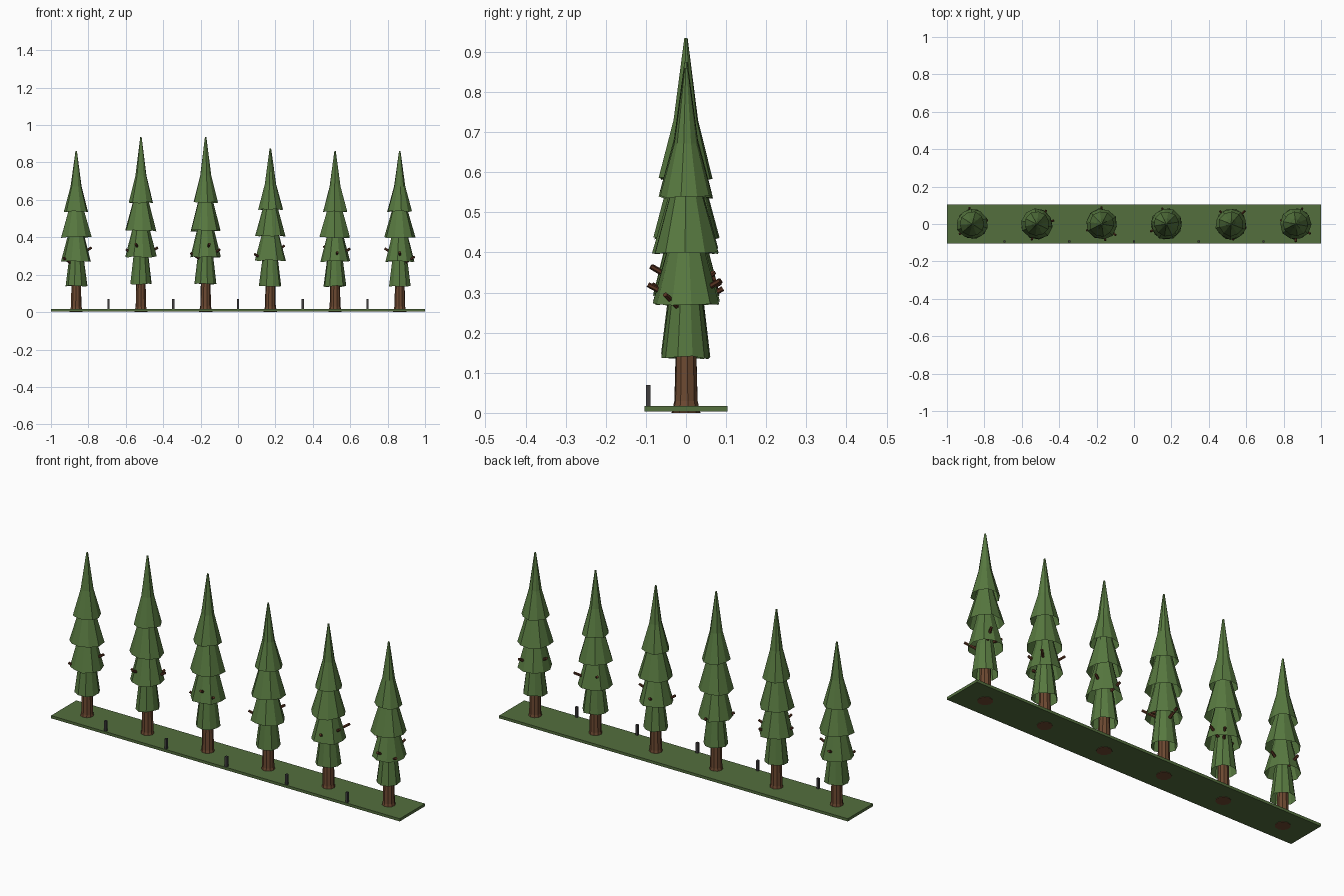
import bpy, bmesh, math, random
from mathutils import Vector

if "Cube" in bpy.data.objects:
    bpy.data.objects.remove(bpy.data.objects["Cube"])

random.seed(4)


def material(name, rgb):
    m = bpy.data.materials.new(name)
    m.diffuse_color = (*[(c / 255) ** 2.2 for c in rgb], 1)
    m.use_nodes = True
    m.node_tree.nodes["Principled BSDF"].inputs["Base Color"].default_value = m.diffuse_color
    return m


GRASS = material("grass green", (84, 110, 64))
LEAF = material("needle green", (88, 120, 66))
BARK = material("bark brown", (108, 74, 52))
TWIG = material("dark branch brown", (88, 54, 38))
POST = material("post grey", (66, 64, 64))


def finish(bm, name, mat):
    me = bpy.data.meshes.new(name)
    bm.to_mesh(me)
    bm.free()
    me.materials.append(mat)
    ob = bpy.data.objects.new(name, me)
    bpy.context.collection.objects.link(ob)
    return ob


def box(name, x0, x1, y0, y1, z0, z1, mat):
    bm = bmesh.new()
    bmesh.ops.create_cube(bm, size=1)
    for v in bm.verts:
        v.co = ((x0 + x1) / 2 + v.co.x * (x1 - x0), (y0 + y1) / 2 + v.co.y * (y1 - y0),
                (z0 + z1) / 2 + v.co.z * (z1 - z0))
    return finish(bm, name, mat)


def lathe(name, x, profile, sides, mat, jitter=0.0, drop=0.0, cap=False):
    """Faceted stack of rings (radius, z); jitter varies each panel edge."""
    bm = bmesh.new()
    turn = random.uniform(0, math.tau)
    wob = [random.uniform(1 - jitter, 1 + jitter) for _ in range(sides)]
    dz = [random.uniform(-drop, drop) for _ in range(sides)]
    rings = []
    for k, (r, z) in enumerate(profile):
        rings.append([bm.verts.new((x + r * w * math.cos(turn + math.tau * i / sides),
                                    r * w * math.sin(turn + math.tau * i / sides),
                                    z + (dz[i] if k == 0 else 0)))
                      for i, w in enumerate(wob)])
    for a, b in zip(rings, rings[1:]):
        for i in range(sides):
            j = (i + 1) % sides
            bm.faces.new((a[i], a[j], b[j], b[i]))
    if cap:
        bm.faces.new(rings[0][::-1])
    bm.faces.new(rings[-1])
    return finish(bm, name, mat)


def twig(name, a, b, r, mat):
    a, b = Vector(a), Vector(b)
    bm = bmesh.new()
    bmesh.ops.create_cone(bm, cap_ends=True, segments=6, radius1=r * 1.2, radius2=r,
                          depth=(b - a).length)
    rot = (b - a).to_track_quat('Z', 'Y')
    for v in bm.verts:
        v.co = rot @ v.co + (a + b) / 2
    return finish(bm, name, mat)


# ground strip and small posts along the front edge
box("ground_strip", -1, 1, -0.103, 0.103, 0.003, 0.017, GRASS)
for i in range(5):
    x = (i - 2) * 0.346
    box(f"post_{i + 1}", x - 0.006, x + 0.006, -0.1, -0.088, 0.015, 0.07, POST)

# per tree: total height, branch tips as (dx, y, z)
TREES = [
    (0.86, [(-0.068, -0.055, 0.29), (-0.015, 0.088, 0.33), (0.082, 0.02, 0.345)]),
    (0.935, [(-0.08, -0.02, 0.335), (0.09, 0.018, 0.345), (-0.028, -0.085, 0.365), (0.05, 0.072, 0.33)]),
    (0.935, [(-0.08, -0.035, 0.315), (0.076, -0.06, 0.335), (0.0, 0.092, 0.31), (0.02, -0.088, 0.365)]),
    (0.875, [(-0.085, -0.04, 0.31), (0.075, 0.03, 0.355), (-0.022, 0.085, 0.325)]),
    (0.86, [(-0.06, 0.07, 0.35), (0.075, 0.07, 0.335), (0.012, -0.085, 0.32), (0.08, -0.02, 0.34)]),
    (0.86, [(-0.08, 0.02, 0.34), (0.0, -0.095, 0.32), (0.078, -0.052, 0.295), (0.035, 0.085, 0.33)]),
]

for n, (h, tips) in enumerate(TREES, 1):
    x = (n - 3.5) * 0.346
    s = h / 0.935
    # trunk with flared foot
    lathe(f"trunk_{n}", x, [(0.036, 0), (0.029, 0.03), (0.026, 0.15), (0.02, 0.4 * s), (0.002, 0.88 * s)],
          10, BARK, cap=True)
    # four needle skirts, the last tapering to the tip
    tiers = [[(0.060, 0.150), (0.042, 0.30), (0.024, 0.40)],
             [(0.082, 0.295), (0.046, 0.44), (0.024, 0.55)],
             [(0.083, 0.435), (0.042, 0.59), (0.018, 0.70)],
             [(0.066, 0.585), (0.030, 0.73), (0.004, 0.935)]]
    for t, prof in enumerate(tiers, 1):
        lathe(f"needle_skirt_{n}_{t}", x, [(r, z * s) for r, z in prof], 10, LEAF, 0.05, 0.004)
    # bare branch stubs
    for k, (dx, y, z) in enumerate(tips, 1):
        twig(f"branch_{n}_{k}", (x + dx * 0.2, y * 0.2, z - 0.04), (x + dx, y, z), 0.0065, TWIG)
